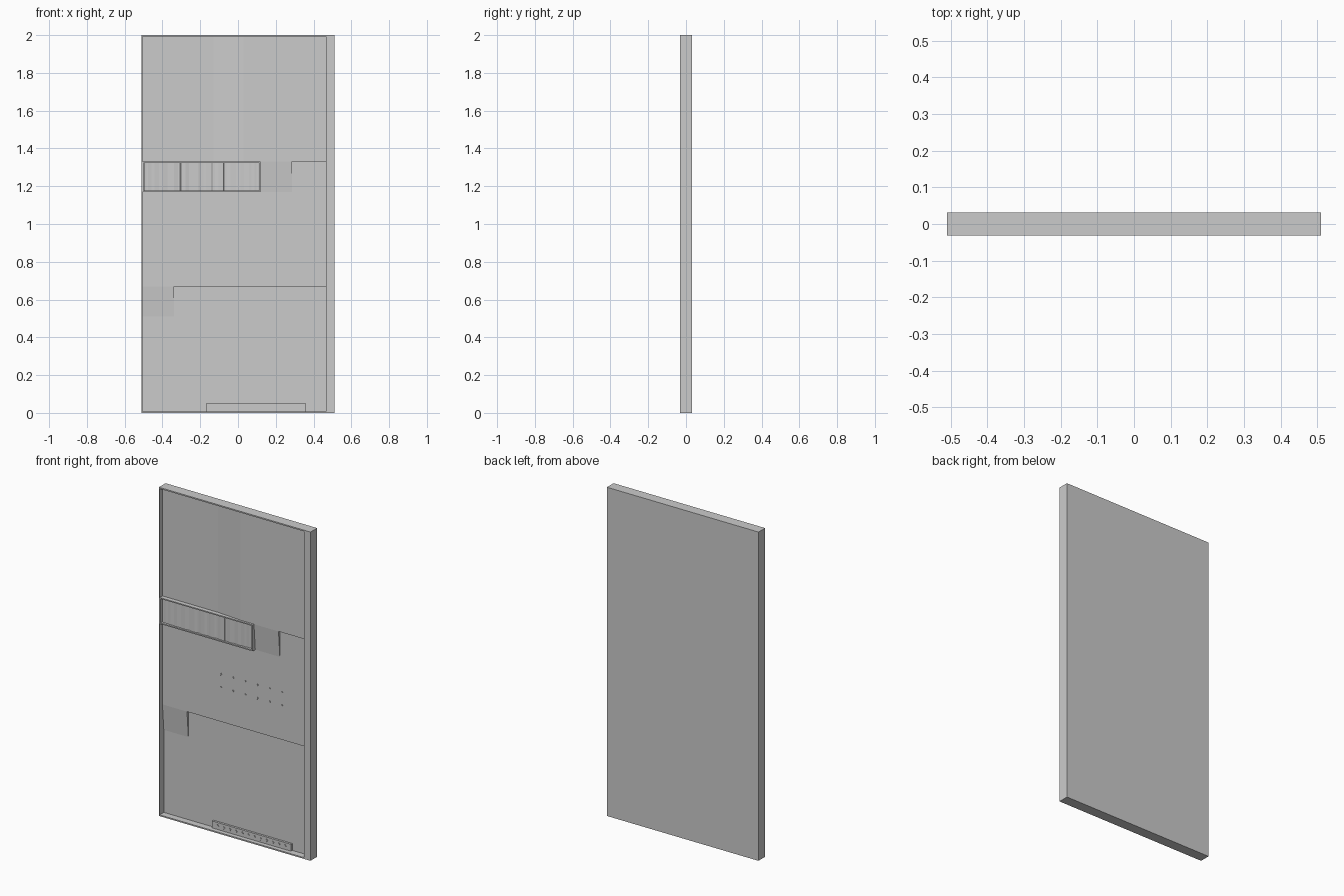
import bpy, bmesh, math
from mathutils import Vector

if "Cube" in bpy.data.objects:
    bpy.data.objects.remove(bpy.data.objects["Cube"])

FRONT, BACK = -0.032, 0.032
TOP_Y, MID_Y, LOW_Y = -0.018, -0.005, 0.008   # panel depths, stepping back downwards
LEFT, RIGHT = -0.505, 0.465                   # inside of the tray walls
SINK = 0.012                                  # how far the panels sit into the tray floor


def prism(name, pts, axis, a, b):
    """Extrude a 2D outline along an axis (remaining axes in x, y, z order)."""
    def place(p, t):
        c = list(p)
        c.insert("xyz".index(axis), t)
        return Vector(c)
    bm = bmesh.new()
    face = bm.faces.new([bm.verts.new(place(p, a)) for p in pts])
    ext = bmesh.ops.extrude_face_region(bm, geom=[face])
    move = place((0, 0), b) - place((0, 0), a)
    bmesh.ops.translate(bm, vec=move, verts=[v for v in ext["geom"] if isinstance(v, bmesh.types.BMVert)])
    bmesh.ops.recalc_face_normals(bm, faces=bm.faces)
    mesh = bpy.data.meshes.new(name)
    bm.to_mesh(mesh)
    bm.free()
    ob = bpy.data.objects.new(name, mesh)
    bpy.context.collection.objects.link(ob)
    return ob


def box(name, x0, x1, y0, y1, z0, z1):
    return prism(name, [(x0, y0), (x1, y0), (x1, y1), (x0, y1)], "z", z0, z1)


def carve(ob, cutter):
    mod = ob.modifiers.new("recess", "BOOLEAN")
    mod.operation, mod.solver, mod.object = "DIFFERENCE", "EXACT", cutter
    cutter.hide_render = True
    bpy.context.view_layer.objects.active = ob
    bpy.ops.object.modifier_apply(modifier=mod.name)
    bpy.data.objects.remove(cutter)


def peg(name, x, z, y, r, length):
    pts = [(x + r * math.cos(i * math.pi / 2), z + r * math.sin(i * math.pi / 2)) for i in range(4)]
    return prism(name, pts, "y", y - length, y + 0.003)


# Shallow tray; its floor is the lowest panel
tray = box("tray", -0.51, 0.51, FRONT, BACK, 0, 2)
carve(tray, box("tray_cutter", LEFT, RIGHT, FRONT - 0.1, LOW_Y, 0.008, 1.992))

# Middle panel, and upper panel with a gentle bend towards its deeper left half
box("middle_panel", LEFT, RIGHT, MID_Y, SINK, 0.67, 1.33)
prism("upper_panel", [(LEFT, SINK), (LEFT, MID_Y), (-0.13, MID_Y), (0.03, TOP_Y),
                      (RIGHT, TOP_Y), (RIGHT, SINK)], "z", 1.33, 1.992)

# Ramps that lead from one panel down to the next
prism("upper_ramp", [(TOP_Y, 1.33), (MID_Y, 1.17), (LOW_Y, 1.17), (LOW_Y, 1.33)], "x", 0.12, 0.285)
prism("lower_ramp", [(MID_Y, 0.67), (LOW_Y, 0.51), (SINK, 0.51), (SINK, 0.67)], "x", LEFT, -0.34)

# Open-fronted frame that holds the ribbed drum
frame = box("drum_frame", LEFT, 0.12, FRONT + 0.001, MID_Y + 0.003, 1.17, 1.33)
carve(frame, box("frame_cutter", LEFT + 0.005, 0.113, FRONT - 0.1, MID_Y - 0.002, 1.177, 1.323))

# Flattened half drum with square teeth
teeth, cx, rx, ry = 14, -0.196, 0.304, 0.015
outline = []
for i in range(teeth):
    for f, s in ((0.0, 0.93), (0.2, 1.0), (0.6, 1.0), (0.8, 0.93)):
        t = math.pi * (i + f) / teeth
        outline.append((cx + rx * s * math.cos(t), MID_Y - 0.003 - ry * (s * 4 - 3) * (0.45 + 0.55 * math.sin(t))))
outline += [(cx - rx * 0.93, MID_Y), (cx + rx * 0.93, MID_Y)]
prism("ribbed_drum", outline, "z", 1.177, 1.323)

# Two rows of small pegs on the middle panel
for row in range(2):
    for i in range(6):
        peg("panel_peg", -0.11 + 0.082 * i, 0.96 - 0.08 * row, MID_Y, 0.006, 0.006)

# Bottom strip with a row of diamond pegs
box("bottom_strip", -0.17, 0.36, -0.005, SINK, 0.006, 0.05)
for i in range(12):
    peg("strip_peg", -0.133 + 0.0412 * i, 0.03, -0.005, 0.009, 0.005)
